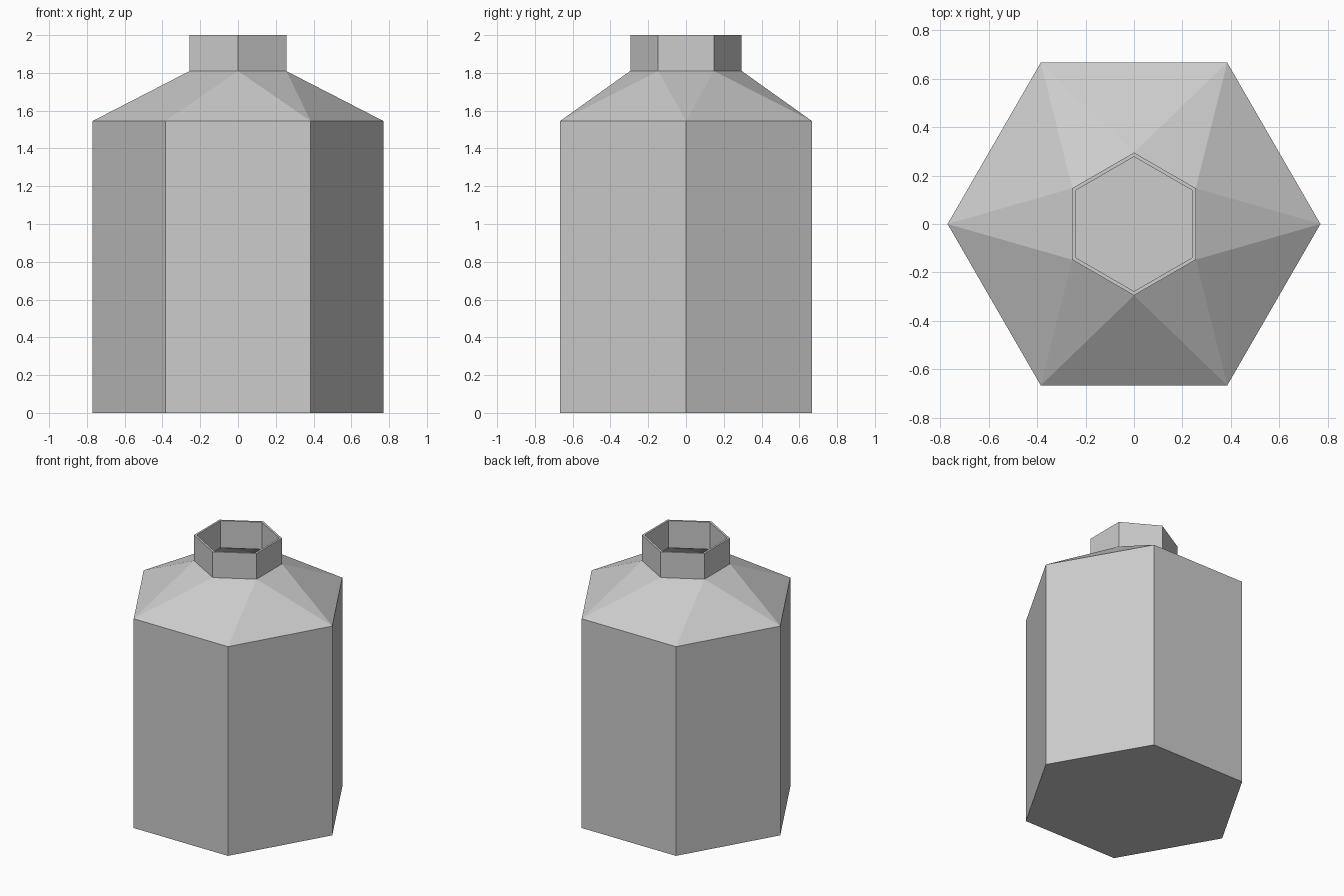
import bpy
import bmesh
from math import cos, sin, radians

cube = bpy.data.objects.get("Cube")
if cube:
    bpy.data.objects.remove(cube, do_unlink=True)

SIDES = 6
WALL = 0.015

# Single grey material
grey = bpy.data.materials.new("light_grey")
grey.use_nodes = True
grey.diffuse_color = (0.604, 0.604, 0.604, 1)
grey.node_tree.nodes["Principled BSDF"].inputs["Base Color"].default_value = grey.diffuse_color

bm = bmesh.new()


def ring(radius, z, turn):
    """Hexagonal ring of vertices, turned by an angle in degrees."""
    angles = [radians(360 / SIDES * i + turn) for i in range(SIDES)]
    return [bm.verts.new((radius * cos(a), radius * sin(a), z)) for a in angles]


def walls(low, high):
    """Quads between two aligned rings."""
    for i in range(SIDES):
        j = (i + 1) % SIDES
        bm.faces.new((low[i], low[j], high[j], high[i]))


base = ring(0.77, 0, 0)
shoulder = ring(0.77, 1.545, 0)
neck = ring(0.295, 1.81, 30)
rim = ring(0.295, 2, 30)

# Base and straight walls of body and neck
bm.faces.new(base[::-1])
walls(base, shoulder)
walls(neck, rim)

# Shoulder: triangles twisting from the body to the turned neck
for i in range(SIDES):
    j = (i + 1) % SIDES
    bm.faces.new((shoulder[i], shoulder[j], neck[i]))
    bm.faces.new((shoulder[j], neck[j], neck[i]))

bm.normal_update()
mesh = bpy.data.meshes.new("bottle")
bm.to_mesh(mesh)
bm.free()
mesh.materials.append(grey)
bottle = bpy.data.objects.new("bottle", mesh)
bpy.context.collection.objects.link(bottle)

# Thin hollow wall, growing inward
shell = bottle.modifiers.new("wall", 'SOLIDIFY')
shell.thickness = WALL
shell.offset = -1
shell.use_even_offset = True
